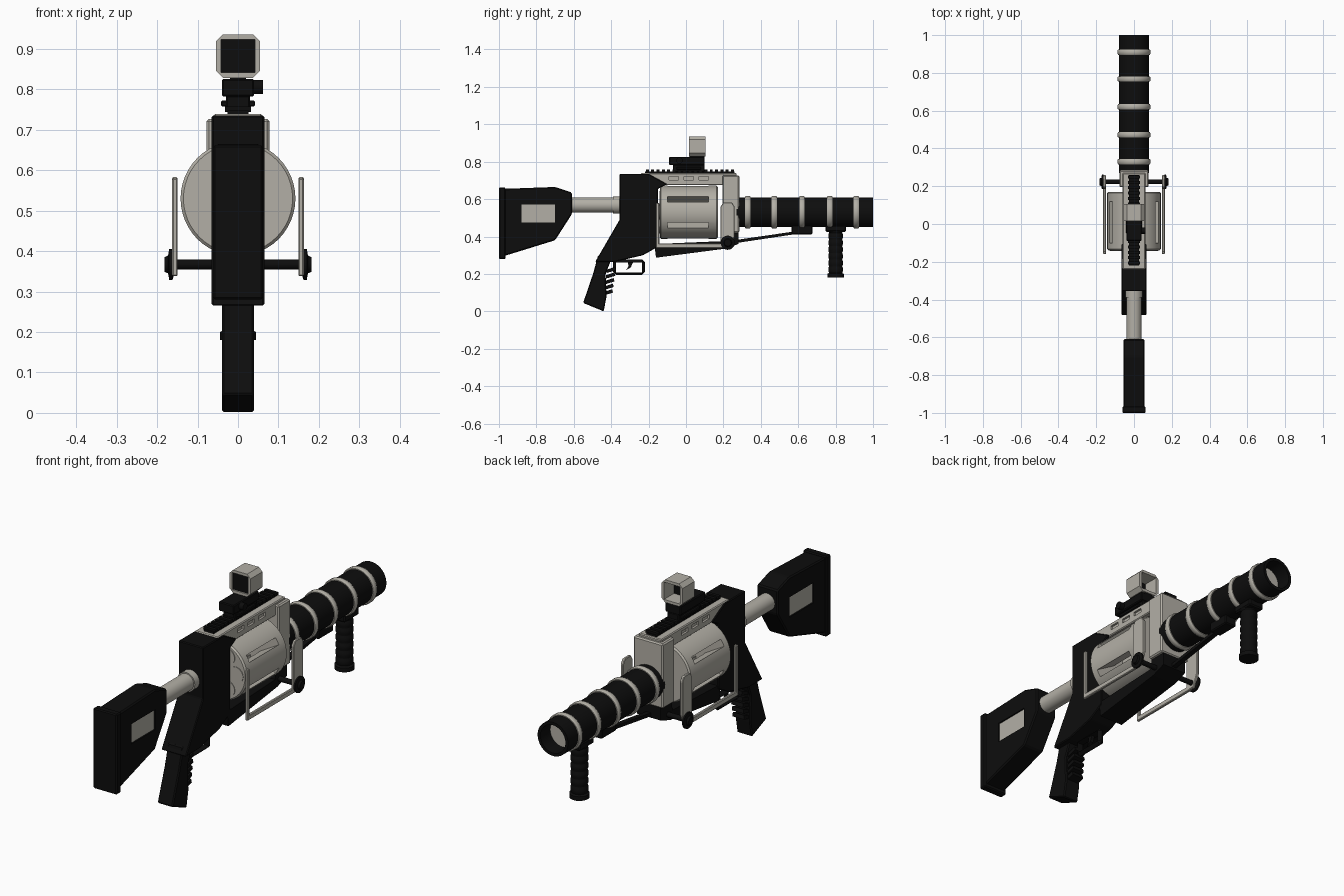
import bpy, bmesh
from math import pi, sin, cos, radians
from mathutils import Vector, Matrix

old = bpy.data.objects.get("Cube")
if old:
    bpy.data.objects.remove(old, do_unlink=True)


def material(name, rgb):
    m = bpy.data.materials.new(name)
    m.use_nodes = True
    m.diffuse_color = (*rgb, 1)
    m.node_tree.nodes["Principled BSDF"].inputs["Base Color"].default_value = (*rgb, 1)
    return m


BLACK = material("matte_black", (0.004, 0.004, 0.004))
GREY = material("warm_grey", (0.45, 0.43, 0.38))
AXIS = 0.53  # height of the barrel axis


def finish(name, bm, mat, smooth=False):
    bmesh.ops.remove_doubles(bm, verts=bm.verts, dist=1e-5)
    bmesh.ops.recalc_face_normals(bm, faces=bm.faces)
    me = bpy.data.meshes.new(name)
    bm.to_mesh(me)
    bm.free()
    me.materials.append(mat)
    ob = bpy.data.objects.new(name, me)
    bpy.context.collection.objects.link(ob)
    if smooth:
        activate(ob)
        bpy.ops.object.shade_smooth_by_angle(angle=radians(35))
    return ob


def activate(ob):
    bpy.ops.object.select_all(action='DESELECT')
    ob.select_set(True)
    bpy.context.view_layer.objects.active = ob


def prism(name, pts, lo, hi, mat, axis='x', bevel=0):
    """Extrude an outline: (y, z) along x, or (x, z) along y."""
    bm = bmesh.new()
    place = (lambda u, v, d: (d, u, v)) if axis == 'x' else (lambda u, v, d: (u, d, v))
    a = [bm.verts.new(place(u, v, lo)) for u, v in pts]
    b = [bm.verts.new(place(u, v, hi)) for u, v in pts]
    bm.faces.new(a)
    bm.faces.new(b)
    for i in range(len(pts)):
        j = (i + 1) % len(pts)
        bm.faces.new((a[i], a[j], b[j], b[i]))
    bmesh.ops.recalc_face_normals(bm, faces=bm.faces)
    if bevel:
        bmesh.ops.bevel(bm, geom=bm.edges[:], offset=bevel, segments=1, affect='EDGES')
    return finish(name, bm, mat)


def box(name, x, y, z, mat, bevel=0):
    pts = [(y[0], z[0]), (y[1], z[0]), (y[1], z[1]), (y[0], z[1])]
    return prism(name, pts, x[0], x[1], mat, bevel=bevel)


def lathe(name, prof, mat, axis='y', centre=(0, 0, AXIS), n=40):
    """Turn a closed (radius, distance) outline around an axis."""
    bm = bmesh.new()
    rings = []
    for k in range(n):
        c, s = cos(2 * pi * k / n), sin(2 * pi * k / n)
        spot = {'x': lambda r, d: (d, r * c, r * s),
                'y': lambda r, d: (r * c, d, r * s),
                'z': lambda r, d: (r * c, r * s, d)}[axis]
        rings.append([bm.verts.new(Vector(spot(r, d)) + Vector(centre)) for r, d in prof])
    m = len(prof)
    for k in range(n):
        a, b = rings[k], rings[(k + 1) % n]
        for i in range(m):
            j = (i + 1) % m
            if prof[i][0] or prof[j][0]:
                bm.faces.new((a[i], a[j], b[j], b[i]))
    return finish(name, bm, mat, True)


def cyl(name, r, lo, hi, mat, axis='y', centre=(0, 0, AXIS), n=32):
    return lathe(name, [(0, lo), (r, lo), (r, hi), (0, hi)], mat, axis, centre, n)


def cut(ob, cutter):
    mod = ob.modifiers.new("cut", 'BOOLEAN')
    mod.operation, mod.object, mod.solver = 'DIFFERENCE', cutter, 'EXACT'
    activate(ob)
    bpy.ops.object.modifier_apply(modifier=mod.name)
    bpy.data.objects.remove(cutter, do_unlink=True)


# Shoulder stock with a recessed grey panel on each side
stock = prism("stock", [(-.975, .655), (-.70, .665), (-.61, .635), (-.61, .52), (-.70, .38), (-.975, .295)],
              -.055, .055, BLACK, bevel=.006)
for s in (-1, 1):
    cut(stock, box("cutter", sorted((s * .045, s * .08)), (-.88, -.70), (.475, .57), BLACK))
    box("stock_panel", sorted((s * .043, s * .048)), (-.88, -.70), (.475, .57), GREY)
box("butt_plate", (-.062, .062), (-1, -.965), (.28, .662), BLACK, .005)
cyl("stock_tube", .04, -.63, -.34, GREY, centre=(0, 0, .568))
cyl("stock_collar", .046, -.39, -.345, GREY, centre=(0, 0, .568))

# Rear receiver and pistol grip
prism("receiver", [(-.355, .735), (-.20, .735), (-.10, .68), (-.15, .655), (-.15, .345), (-.23, .30),
                   (-.38, .265), (-.485, .265), (-.355, .49)], -.065, .065, BLACK, bevel=.004)
prism("grip", [(-.47, .30), (-.497, .2), (-.55, .045), (-.44, 0), (-.425, .08), (-.43, .2), (-.39, .30)],
      -.04, .04, BLACK, bevel=.005)
for i in range(5):
    y, z = -.44 + .004 * i, .085 + .03 * i
    prism("grip_ridge", [(y, z), (y + .05, z + .015), (y + .045, z + .033), (y, z + .018)], -.03, .03, BLACK)

# Trigger and guard
guard = box("trigger_guard", (-.018, .018), (-.39, -.22), (.195, .278), BLACK, .016)
cut(guard, box("cutter", (-.1, .1), (-.375, -.235), (.209, .262), BLACK))
prism("trigger", [(-.31, .27), (-.28, .27), (-.295, .235), (-.32, .22), (-.308, .24)], -.008, .008, BLACK)

# Upper frame, front block and lower frame
frame = box("upper_frame", (-.06, .06), (-.24, .27), (.675, .739), GREY, .004)
for s in (-1, 1):
    for y in (-.065, .015, .095):
        cut(frame, box("cutter", sorted((s * .05, s * .08)), (y - .025, y + .025), (.702, .722), GREY))
box("front_block", (-.078, .078), (.195, .285), (.42, .727), GREY, .006)
prism("lower_frame", [(-.17, .36), (-.16, .287), (.21, .335), (.28, .36), (.28, .45), (.20, .45), (.19, .375)],
      -.062, .062, BLACK)

# Sight rail with teeth
box("rail", (-.026, .026), (-.22, .26), (.735, .748), BLACK)
for i in range(17):
    y = -.215 + .0285 * i
    box("rail_tooth", (-.032, .032), (y, y + .016), (.744, .758), BLACK)

# Hollow slotted drum
drum = lathe("drum", [(0, -.14), (.135, -.14), (.142, -.133), (.142, .163), (.135, .17), (0, .17),
                      (0, .15), (.118, .15), (.118, -.12), (0, -.12)], GREY, n=48)
for a in (30, 90, 150):
    slot = box("cutter", (-.3, .3), (-.10, .12), (-.017, .017), GREY)
    slot.matrix_world = Matrix.Translation((0, 0, AXIS)) @ Matrix.Rotation(radians(a), 4, 'Y')
    bpy.context.view_layer.update()
    cut(drum, slot)
for k in range(6):
    a = k * pi / 3
    cyl("chamber_cap", .038, -.143, -.138, GREY, centre=(.088 * cos(a), 0, AXIS + .088 * sin(a)))

# Folding side arms with pivot knobs
for s in (-1, 1):
    span = sorted((s * .149, s * .163))
    prism("side_arm", [(.185, .36), (.185, .56), (.20, .583), (.245, .583), (.26, .56), (.26, .40),
                       (.235, .34), (.20, .34)], *span, GREY, bevel=.003)
    box("side_bar", span, (-.16, .21), (.338, .362), GREY, .003)
    box("side_rear_bar", span, (-.16, -.143), (.338, .58), GREY, .003)
    lathe("pivot_knob", [(0, s * .15), (.038, s * .162), (.038, s * .17), (.022, s * .173), (.018, s * .182),
                         (0, s * .182)], BLACK, 'x', (0, .223, .367), 24)
cyl("pivot_axle", .012, -.15, .15, BLACK, 'x', (0, .223, .367), 16)

# Barrel, recessed bore disc and bands
lathe("barrel", [(0, .27), (.08, .27), (.08, 1), (.066, 1), (.066, .92), (0, .92)], BLACK, n=48)
cyl("bore_disc", .066, .918, .926, GREY)
for y in (.33, .472, .62, .768, .91):
    lathe("barrel_band", [(.075, y - .014), (.084, y - .014), (.088, y - .008), (.088, y + .008),
                          (.084, y + .014), (.075, y + .014)], GREY)

# Strut under the barrel
prism("strut", [(.20, .355), (.60, .415), (.60, .430), (.20, .372)], -.012, .012, BLACK)
box("strut_bracket", (-.03, .03), (.565, .675), (.412, .46), BLACK, .005)

# Ribbed foregrip
box("foregrip_clamp", (-.04, .04), (.745, .855), (.425, .46), BLACK, .006)
ribs = [(0, .18), (.044, .18), (.044, .2)]
for i in range(6):
    z = .205 + .036 * i
    ribs += [(.035, z), (.039, z + .01), (.039, z + .026), (.035, z + .035)]
lathe("foregrip", ribs + [(.04, .43), (0, .43)], BLACK, 'z', (0, .80, 0), 24)

# Sight mount
box("sight_clamp", (-.03, .03), (-.07, .10), (.745, .785), BLACK, .004)
box("sight_jaw", (-.042, .042), (-.05, .08), (.757, .772), BLACK, .003)
box("sight_body", (-.04, .04), (-.09, .10), (.782, .826), BLACK, .004)
box("sight_neck", (-.02, .02), (.02, .10), (.82, .84), BLACK)
cyl("sight_knob", .017, .03, .062, BLACK, 'x', (0, -.035, .806), 20)

# Sight hood with a dark screen
w, c = .055, .018
hood = prism("sight_hood", [(-w, .828 + c), (-w + c, .828), (w - c, .828), (w, .828 + c), (w, .936 - c),
                            (w - c, .936), (c - w, .936), (-w, .936 - c)], .015, .105, GREY, 'y')
cut(hood, box("cutter", (-.042, .042), (-.1, .2), (.841, .923), GREY))
box("sight_screen", (-.042, .042), (.022, .030), (.841, .923), BLACK)
